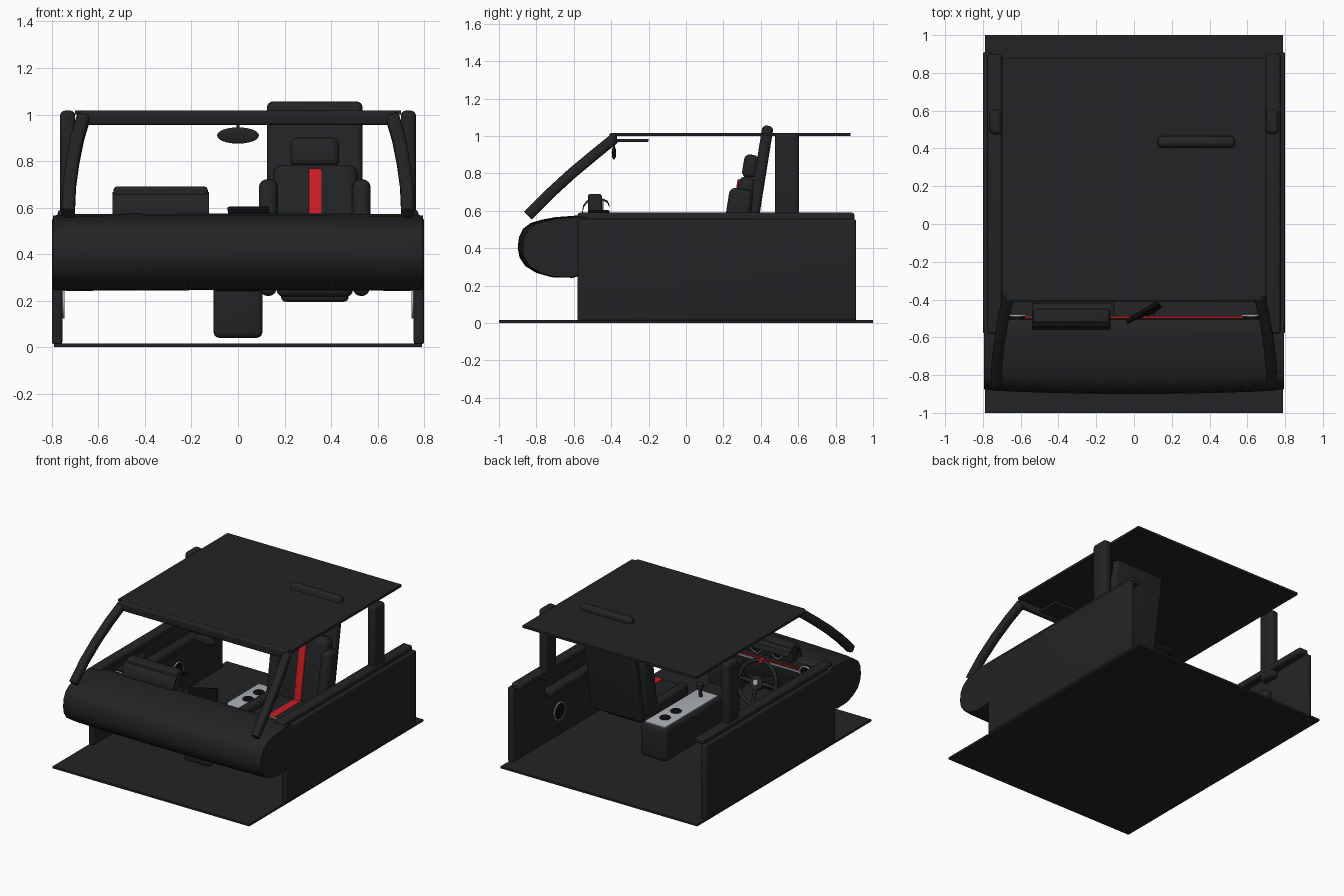
import bpy, bmesh, math
from mathutils import Vector, Matrix, Euler

if "Cube" in bpy.data.objects:
    bpy.data.objects.remove(bpy.data.objects["Cube"])


def material(name, rgb):
    m = bpy.data.materials.new(name)
    m.diffuse_color = (*rgb, 1)
    m.use_nodes = True
    m.node_tree.nodes["Principled BSDF"].inputs["Base Color"].default_value = m.diffuse_color
    return m


DARK = material("dark_trim", (0.016, 0.017, 0.018))
BLACK = material("gloss_black", (0.004, 0.004, 0.005))
RED = material("red_accent", (0.6, 0.012, 0.02))
SILVER = material("brushed_silver", (0.42, 0.44, 0.47))


def finish(name, bm, mat):
    bmesh.ops.recalc_face_normals(bm, faces=bm.faces)
    me = bpy.data.meshes.new(name)
    bm.to_mesh(me)
    bm.free()
    me.materials.append(mat)
    ob = bpy.data.objects.new(name, me)
    bpy.context.collection.objects.link(ob)
    return ob


def box(name, x, y, z, bevel=0.0, mat=DARK, rot=(0, 0, 0)):
    """Rounded box from (min, max) ranges, rotated about its centre."""
    bm = bmesh.new()
    bmesh.ops.create_cube(bm, size=1)
    bmesh.ops.scale(bm, vec=(x[1] - x[0], y[1] - y[0], z[1] - z[0]), verts=bm.verts)
    if bevel:
        bmesh.ops.bevel(bm, geom=bm.edges[:], offset=bevel, segments=4, profile=0.5, affect='EDGES')
    c = Vector((sum(x) / 2, sum(y) / 2, sum(z) / 2))
    bm.transform(Matrix.Translation(c) @ Euler(rot).to_matrix().to_4x4())
    return finish(name, bm, mat)


def rod(name, a, b, r, mat=DARK, r2=None, sides=32):
    a, b = Vector(a), Vector(b)
    bm = bmesh.new()
    bmesh.ops.create_cone(bm, cap_ends=True, segments=sides, radius1=r,
                          radius2=r if r2 is None else r2, depth=(b - a).length)
    q = (b - a).to_track_quat('Z', 'Y').to_matrix().to_4x4()
    bm.transform(Matrix.Translation((a + b) / 2) @ q)
    return finish(name, bm, mat)


def ring(name, centre, axis, R, r, mat=DARK):
    """Torus around the given axis."""
    bm = bmesh.new()
    rows = [[bm.verts.new(((R + r * math.cos(v)) * math.cos(u), (R + r * math.cos(v)) * math.sin(u), r * math.sin(v)))
             for v in (2 * math.pi * j / 12 for j in range(12))]
            for u in (2 * math.pi * i / 48 for i in range(48))]
    for i in range(48):
        for j in range(12):
            k, l = (i + 1) % 48, (j + 1) % 12
            bm.faces.new((rows[i][j], rows[k][j], rows[k][l], rows[i][l]))
    bm.transform(Matrix.Translation(centre) @ Vector(axis).to_track_quat('Z', 'Y').to_matrix().to_4x4())
    return finish(name, bm, mat)


def loft(name, rows, mat=DARK):
    """Skin closed cross-sections and cap the ends."""
    bm = bmesh.new()
    vs = [[bm.verts.new(p) for p in row] for row in rows]
    n = len(vs[0])
    for a, b in zip(vs, vs[1:]):
        for j in range(n):
            bm.faces.new((a[j], a[(j + 1) % n], b[(j + 1) % n], b[j]))
    bm.faces.new(vs[0])
    bm.faces.new(vs[-1][::-1])
    return finish(name, bm, mat)


# floor and roof
box("floor", (-.79, .79), (-1, 1), (0, .015))
box("roof", (-.70, .70), (-.38, .88), (1.0, 1.017))
box("windscreen_header", (-.68, .68), (-.41, -.37), (.955, 1.017), .012)

# dashboard: bowed body lofted along x
prof = [(-.9, .40), (-.893, .46), (-.87, .505), (-.83, .535), (-.77, .553), (-.70, .566), (-.58, .575),
        (-.53, .572), (-.505, .555), (-.495, .50), (-.51, .42), (-.53, .32), (-.56, .26), (-.62, .245),
        (-.73, .248), (-.80, .268), (-.86, .305), (-.89, .35)]
rows = []
for i in range(25):
    x = -.795 + 1.59 * i / 24
    t = (x / .8) ** 2
    k = 0.97 if i in (0, 24) else 1
    rows.append([(x, -.7 + (y + .7) * k + .02 * t * (y < -.6), .41 + (z - .41) * k - .004 * t) for y, z in prof])
loft("dashboard", rows)
box("dash_red_strip", (-.66, .66), (-.515, -.488), (.508, .516), 0, RED)
box("dash_silver_strip", (-.66, .66), (-.515, -.487), (.488, .5), 0, SILVER)
box("glove_box", (.16, .52), (-.55, -.50), (.33, .46), .012)

# instrument hood and gauges
box("instrument_box", (-.535, -.13), (-.525, -.45), (.56, .69), .014)
hood = [(-.56, .565), (-.55, .63), (-.53, .655), (-.50, .668), (-.45, .668), (-.42, .655), (-.408, .63)]
inner = [(y * .97 - .014, z - .012) for y, z in hood[::-1]]
loft("instrument_hood", [[(x, y, z) for y, z in hood + inner] for x in (-.54, -.125)])
for x in (-.42, -.25):
    rod("gauge", (x, -.46, .615), (x, -.445, .615), .045, BLACK)
    ring("gauge_ring", (x, -.445, .615), (0, 1, 0), .045, .004, SILVER)

# centre screen turned to the driver, and centre air vents
box("centre_screen", (-.05, .15), (-.485, -.465), (.46, .605), .006, BLACK, (math.radians(-10), 0, math.radians(30)))
box("centre_stack", (-.11, .11), (-.54, -.40), (.24, .46), .02)

# steering wheel, tilted
W = Vector((-.33, -.345, .41))
ax = Vector((0, .93, .36)).normalized()
up = Vector((0, -ax.z, ax.y))
side = Vector((1, 0, 0))
ring("steering_wheel_rim", W, ax, .148, .014)
rod("steering_hub", W - ax * .03, W + ax * .015, .05)
rod("steering_badge", W + ax * .015, W + ax * .02, .018, SILVER)
for d in (side, -side, -up):
    rod("steering_spoke", W + d * .03, W + d * .145, .016, DARK, .011, 12)
box("steering_top_marker", (W.x - .014, W.x + .014), ((W + up * .148).y - .017, (W + up * .148).y + .017),
    ((W + up * .148).z - .017, (W + up * .148).z + .017), .005, RED)
rod("steering_column", W - ax * .2, W - ax * .02, .04)
for s in (-1, 1):
    rod("column_stalk", W - ax * .06, W - ax * .06 + side * s * .13 + up * .03, .008, DARK, None, 12)

# centre console with silver plate, cup holders and shifter
box("centre_console", (-.105, .105), (-.48, .38), (.04, .28), .025)
box("console_plate", (-.085, .085), (-.25, .36), (.272, .288), .004, SILVER)
for y in (.115, .24):
    rod("cup_holder", (0, y, .28), (0, y, .292), .034, BLACK)
    ring("cup_holder_ring", (0, y, .291), (0, 0, 1), .034, .004, DARK)
rod("shift_stick", (0, -.17, .28), (0, -.16, .36), .012)
box("shift_knob", (-.022, .022), (-.182, -.138), (.345, .395), .016)

# passenger seat
T = -math.atan(.16)
box("seat_back_shell", (.125, .535), (.345, .405), (.25, 1.06), .024, DARK, (T, 0, 0))
box("seat_back_cushion", (.15, .515), (.245, .345), (.27, .785), .04, DARK, (T, 0, 0))
box("seat_headrest", (.225, .435), (.305, .385), (.775, .90), .03, DARK, (T, 0, 0))
box("seat_red_stripe", (.305, .36), (.238, .27), (.29, .77), .004, RED, (T, 0, 0))
box("seat_base_cushion", (.165, .495), (-.20, .27), (.215, .33), .035)
box("seat_base_rail", (.185, .475), (-.14, .25), (.195, .26), .02)
box("seat_base_stripe", (.305, .36), (-.17, .22), (.32, .334), 0, RED)
for s in (-1, 1):
    x = .33 + s * .2
    box("seat_back_bolster", (x - .04, x + .04), (.20, .33), (.28, .72), .035, DARK, (T, 0, 0))
    box("seat_base_bolster", (x - .035, x + .035), (-.18, .27), (.22, .36), .032)

# rear-view mirror and sun visors
bm = bmesh.new()
bmesh.ops.create_uvsphere(bm, u_segments=32, v_segments=16, radius=1)
bmesh.ops.scale(bm, vec=(.09, .012, .035), verts=bm.verts)
bmesh.ops.translate(bm, vec=(0, -.385, .91), verts=bm.verts)
finish("rear_view_mirror", bm, DARK)
rod("mirror_stalk", (0, -.385, .92), (0, -.385, 1.0), .006, DARK, None, 12)

for s in (-1, 1):
    def mx(a, b):
        return tuple(sorted((s * a, s * b)))
    box("sun_visor", mx(.15, .52), (-.38, -.20), (.968, .985), .007)
    # windscreen pillar, swept rounded section
    path = [Vector((s * .73, -.845, .575)), Vector((s * .725, -.73, .69)), Vector((s * .71, -.61, .80)),
            Vector((s * .69, -.49, .90)), Vector((s * .665, -.385, .985))]
    secs = []
    for i, p in enumerate(path):
        t = (path[min(i + 1, 4)] - path[max(i - 1, 0)]).normalized()
        n = t.cross(Vector((1, 0, 0))).normalized()
        b = t.cross(n)
        ring16 = [2 * math.pi * k / 16 for k in range(16)]
        secs.append([p + b * .029 * math.copysign(abs(math.cos(a)) ** .6, math.cos(a))
                     + n * .029 * math.copysign(abs(math.sin(a)) ** .6, math.sin(a)) for a in ring16])
    loft("windscreen_pillar", secs)
    box("middle_pillar", mx(.70, .765), (.475, .605), (.50, 1.017), .022)
    # door with sill, armrest, speaker, handle
    box("door_panel", mx(.755, .80), (-.58, .91), (.012, .555), .012)
    box("door_sill", mx(.70, .775), (-.58, .90), (.545, .59), .014)
    box("door_armrest", mx(.69, .765), (-.25, .55), (.36, .42), .022)
    box("door_pull", mx(.725, .76), (-.30, .0), (.45, .475), .01)
    rod("door_speaker", (s * .76, .38, .19), (s * .748, .38, .19), .06, BLACK)
    ring("door_speaker_ring", (s * .75, .38, .19), (1, 0, 0), .062, .005, SILVER)
    # side air vents
    rod("side_vent", (s * .62, -.53, .505), (s * .62, -.485, .505), .045, BLACK)
    ring("side_vent_ring", (s * .62, -.485, .505), (0, 1, 0), .045, .006, SILVER)

for ob in bpy.context.collection.objects:
    ob.select_set(True)
    bpy.context.view_layer.objects.active = ob
bpy.ops.object.shade_smooth_by_angle(angle=math.radians(35))
